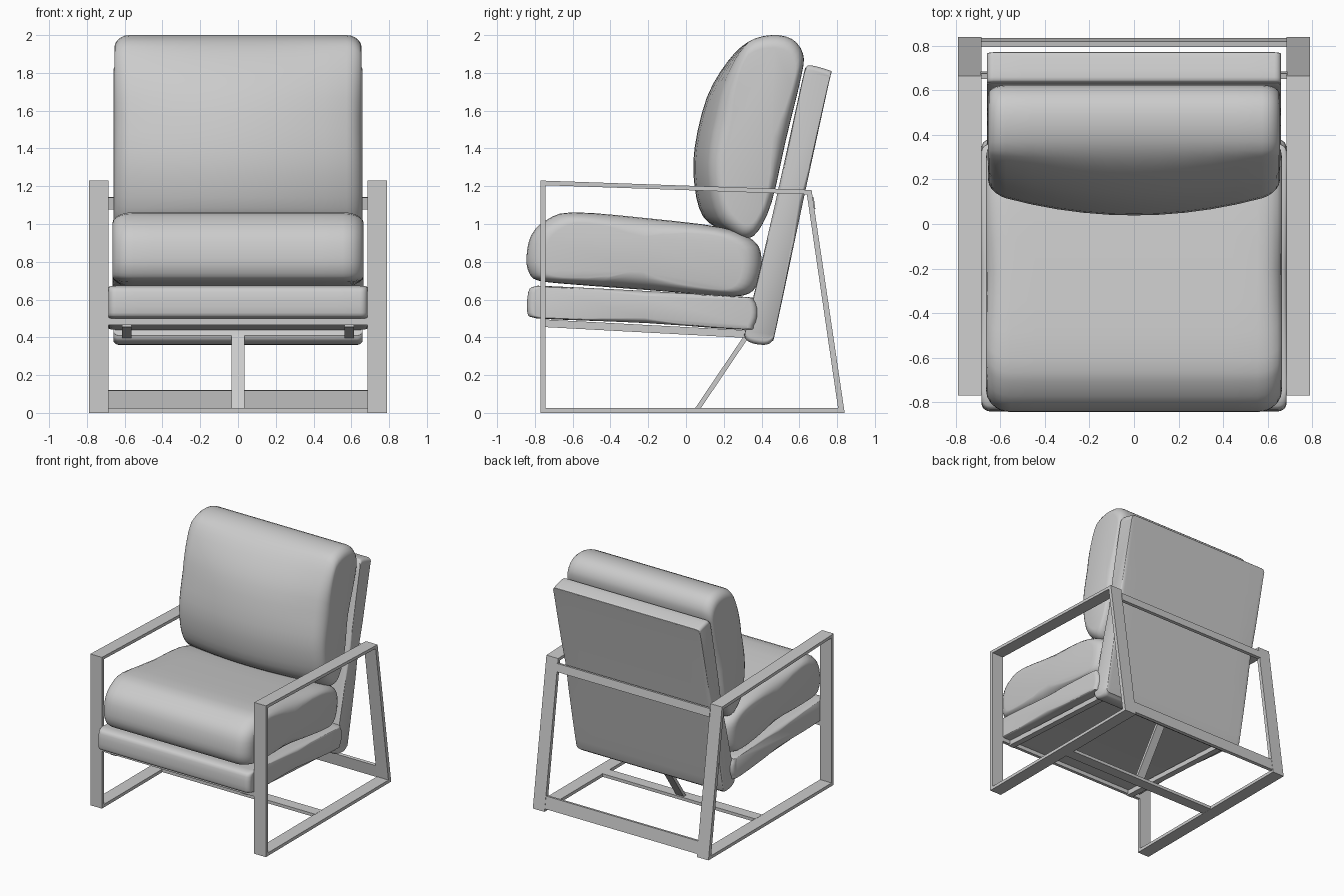
import bpy, bmesh, math
from mathutils import Vector

cube = bpy.data.objects.get("Cube")
if cube:
    bpy.data.objects.remove(cube, do_unlink=True)

GREY = (0.6, 0.6, 0.6, 1)
mat = bpy.data.materials.new("soft grey")
mat.use_nodes = True
mat.diffuse_color = GREY
mat.node_tree.nodes["Principled BSDF"].inputs["Base Color"].default_value = GREY


def finish(name, bm, smooth=False):
    bmesh.ops.recalc_face_normals(bm, faces=bm.faces)
    mesh = bpy.data.meshes.new(name)
    bm.to_mesh(mesh)
    bm.free()
    mesh.materials.append(mat)
    ob = bpy.data.objects.new(name, mesh)
    bpy.context.collection.objects.link(ob)
    if smooth:
        bpy.ops.object.select_all(action='DESELECT')
        ob.select_set(True)
        bpy.context.view_layer.objects.active = ob
        bpy.ops.object.shade_smooth_by_angle(angle=math.radians(40))
    return ob


def smooth_loop(points, steps=3):
    """Closed curve through the given (y, z) points."""
    pts = [Vector(p) for p in points]
    n, out = len(pts), []
    for i in range(n):
        a, b, c, d = (pts[(i + k - 1) % n] for k in range(4))
        for s in range(steps):
            t = s / steps
            out.append(0.5 * (2 * b + (c - a) * t + (2 * a - 5 * b + 4 * c - d) * t * t
                              + (3 * b - a - 3 * c + d) * t ** 3))
    return out


def cushion(name, profile, half, radius, depth, crown=0.0, steps=3):
    """Side profile swept across x, rounded at both ends, bulging forward by crown."""
    loop = smooth_loop(profile, steps)
    centre = sum(loop, Vector((0, 0))) / len(loop)
    angles = [math.radians(a) for a in (0, 18, 36, 54, 72, 90)]
    side = [(half - radius * (1 - math.cos(a)), depth * (1 - math.sin(a))) for a in angles]
    side += [((half - radius) * f, 0) for f in (0.8, 0.6, 0.4, 0.2)]
    stations = [(-x, d) for x, d in side] + [(0, 0)] + side[::-1]
    bm = bmesh.new()
    rings = []
    for x, d in stations:
        ring = []
        for p in loop:
            away = p - centre
            q = centre + away * max(0.1, 1 - d / away.length)
            front = min(1, max(0, -away.x / 0.25))
            q.x += crown * (x / half) ** 2 * front
            ring.append(bm.verts.new((x, q.x, q.y)))
        rings.append(ring)
    n = len(loop)
    for r, s in zip(rings, rings[1:]):
        for i in range(n):
            j = (i + 1) % n
            bm.faces.new((r[i], r[j], s[j], s[i]))
    bm.faces.new(rings[0])
    bm.faces.new(rings[-1])
    return finish(name, bm, True)


def bar(name, a, b, wide, thin, wide_dir):
    """Flat bar from a to b; wide_dir gives the direction of its broad side."""
    a, b = Vector(a), Vector(b)
    axis = (b - a).normalized()
    w = Vector(wide_dir)
    w = (w - axis * w.dot(axis)).normalized()
    t = axis.cross(w)
    bm = bmesh.new()
    ends = []
    for p in (a, b):
        ends.append([bm.verts.new(p + w * wide / 2 * i + t * thin / 2 * j)
                     for i, j in ((-1, -1), (1, -1), (1, 1), (-1, 1))])
    for i in range(4):
        j = (i + 1) % 4
        bm.faces.new((ends[0][i], ends[0][j], ends[1][j], ends[1][i]))
    bm.faces.new(ends[0])
    bm.faces.new(ends[1])
    return finish(name, bm)


def side_frame(name, x0, x1):
    """Closed loop of flat bar: foot rail, front leg, arm and raked rear leg."""
    outer = [(-0.77, 0), (-0.77, 1.23), (0.665, 1.18), (0.84, 0)]
    inner = [(-0.743, 0.025), (-0.743, 1.205), (0.64, 1.157), (0.805, 0.025)]
    bm = bmesh.new()
    o0, i0, o1, i1 = ([bm.verts.new((x, y, z)) for y, z in loop]
                      for x, loop in ((x0, outer), (x0, inner), (x1, outer), (x1, inner)))
    for i in range(4):
        j = (i + 1) % 4
        for p, q in ((o0, i0), (i0, i1), (i1, o1), (o1, o0)):
            bm.faces.new((p[i], p[j], q[j], q[i]))
    return finish(name, bm)


# Metal frame
for side, s in (("left", 1), ("right", -1)):
    side_frame(side + "_side_frame", s * 0.685, s * 0.79)
    bar(side + "_seat_rail", (s * 0.59, -0.76, 0.475), (s * 0.59, 0.36, 0.415),
        0.05, 0.04, (1, 0, 0))

RAKE = (0, -0.15, 1)
X = 0.69
bar("front_crossbar", (-X, -0.757, 0.485), (X, -0.757, 0.485), 0.04, 0.025, (0, 0, 1))
bar("rear_seat_crossbar", (-0.6, 0.34, 0.42), (0.6, 0.34, 0.42), 0.04, 0.04, (0, 0, 1))
bar("foot_crossbar", (-X, 0.05, 0.014), (X, 0.05, 0.014), 0.09, 0.025, (0, 1, 0))
bar("rear_foot_crossbar", (-X, 0.815, 0.07), (X, 0.815, 0.07), 0.1, 0.025, RAKE)
bar("back_rest_crossbar", (-X, 0.668, 1.11), (X, 0.668, 1.11), 0.065, 0.025, RAKE)
bar("centre_brace", (0, 0.06, 0.02), (0, 0.33, 0.42), 0.07, 0.025, (1, 0, 0))

# Upholstered base and back panel
cushion("seat_base", [(-0.84, 0.53), (-0.81, 0.505), (-0.7, 0.495), (-0.2, 0.475), (0.3, 0.44),
                      (0.36, 0.46), (0.38, 0.53), (0.36, 0.6), (0.3, 0.615), (-0.2, 0.645),
                      (-0.7, 0.67), (-0.8, 0.67), (-0.835, 0.64)], 0.685, 0.04, 0.035)
cushion("back_panel", [(0.31, 0.41), (0.335, 0.375), (0.41, 0.36), (0.455, 0.38), (0.48, 0.46),
                       (0.62, 1.12), (0.755, 1.74), (0.77, 1.8), (0.755, 1.815), (0.66, 1.84),
                       (0.635, 1.825), (0.615, 1.76), (0.47, 1.1), (0.325, 0.48)],
        0.66, 0.03, 0.025)

# Loose cushions
cushion("seat_cushion", [(-0.845, 0.82), (-0.83, 0.74), (-0.78, 0.7), (-0.6, 0.68), (-0.2, 0.65),
                         (0.2, 0.62), (0.33, 0.63), (0.385, 0.7), (0.4, 0.82), (0.36, 0.91),
                         (0.2, 0.98), (-0.2, 1.03), (-0.6, 1.062), (-0.74, 1.02), (-0.82, 0.94)],
        0.665, 0.11, 0.1)
cushion("back_cushion", [(0.45, 2.0), (0.33, 1.965), (0.22, 1.86), (0.11, 1.67), (0.045, 1.4),
                         (0.045, 1.2), (0.09, 1.04), (0.2, 0.96), (0.31, 0.925), (0.38, 0.96),
                         (0.455, 1.12), (0.53, 1.45), (0.61, 1.78), (0.62, 1.9), (0.56, 1.98)],
        0.655, 0.08, 0.07, crown=0.1)
